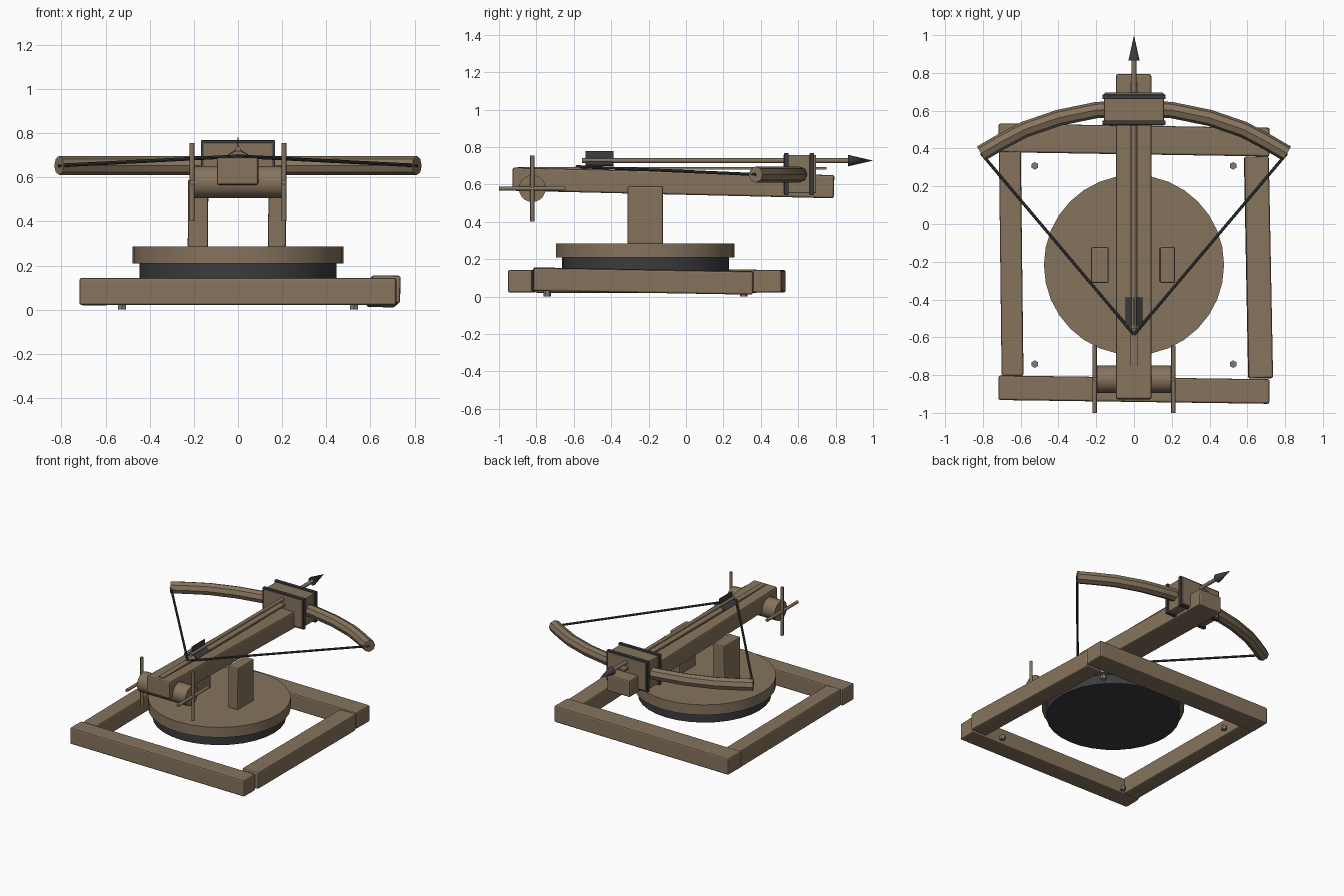
import bpy, math
from mathutils import Vector

if "Cube" in bpy.data.objects:
    bpy.data.objects.remove(bpy.data.objects["Cube"])


def material(name, color):
    m = bpy.data.materials.new(name)
    m.diffuse_color = (*color, 1)
    m.use_nodes = True
    m.node_tree.nodes["Principled BSDF"].inputs["Base Color"].default_value = m.diffuse_color
    return m


WOOD = material("wood", (0.24, 0.175, 0.11))
IRON = material("dark_iron", (0.045, 0.045, 0.05))
STEEL = material("steel", (0.2, 0.2, 0.2))


def finish(name, mat, smooth=False):
    o = bpy.context.object
    o.name = name
    o.data.materials.append(mat)
    if smooth:
        bpy.ops.object.shade_smooth_by_angle(angle=math.radians(40))
    return o


def box(name, center, size, mat=WOOD, rot=(0, 0, 0), bevel=0.0):
    bpy.ops.mesh.primitive_cube_add(size=1, location=center)
    o = finish(name, mat)
    o.scale = size
    bpy.ops.object.transform_apply(location=False, rotation=False, scale=True)
    o.rotation_euler = rot
    if bevel:
        b = o.modifiers.new("bevel", 'BEVEL')
        b.width = bevel
        b.segments = 2
    return o


def rod(name, a, b, r, mat=WOOD, sides=12, tip=None):
    a, b = Vector(a), Vector(b)
    d = b - a
    bpy.ops.mesh.primitive_cone_add(vertices=sides, radius1=r, radius2=r if tip is None else tip,
                                    depth=d.length, location=(a + b) / 2)
    o = finish(name, mat, sides > 6)
    o.rotation_euler = d.to_track_quat('Z', 'Y').to_euler()
    return o


# Ground frame, slightly crooked timbers
box("front_frame_beam", (0, -0.877, 0.082), (1.435, 0.13, 0.122), rot=(0, 0, -0.014), bevel=0.01)
box("back_frame_beam", (0, 0.445, 0.082), (1.435, 0.152, 0.122), rot=(0, 0, -0.016), bevel=0.01)
box("left_frame_beam", (-0.65, -0.21, 0.082), (0.116, 1.19, 0.124), rot=(0, 0, 0.012), bevel=0.01)
box("right_frame_beam", (0.659, -0.23, 0.083), (0.13, 1.175, 0.124), rot=(-0.017, 0.02, 0.019), bevel=0.01)

# Bolts at the frame corners
for x in (-0.525, 0.525):
    for y in (-0.742, 0.308):
        rod("frame_bolt", (x, y, 0), (x, y, 0.03), 0.02, STEEL, 6)

# Turntable
C = -0.217
rod("turntable_ring", (0, C, 0.14), (0, C, 0.212), 0.446, IRON, 32)
rod("turntable_disc", (0, C, 0.21), (0, C, 0.285), 0.477, WOOD, 32)

# Support posts
box("left_post", (-0.181, C, 0.435), (0.092, 0.19, 0.31), rot=(0, 0.005, 0), bevel=0.008)
box("right_post", (0.177, C, 0.435), (0.08, 0.19, 0.31), rot=(0, 0.005, 0), bevel=0.008)

# Tilted stock and bolt rail
box("stock", (-0.002, -0.068, 0.608), (0.188, 1.72, 0.124), rot=(-0.0235, 0, 0), bevel=0.01)
box("bolt_rail", (0, -0.075, 0.687), (0.04, 1.65, 0.014))

# Winch drum with crossed handles
WY, WZ = -0.822, 0.578
rod("winch_drum", (-0.197, WY, WZ), (0.197, WY, WZ), 0.072, WOOD, 20)
for x in (-0.208, 0.208):
    rod("winch_handle_upright", (x, WY, WZ - 0.177), (x, WY, WZ + 0.177), 0.011)
    rod("winch_handle_level", (x, -1.0, WZ), (x, -0.644, WZ), 0.011)

# Bow limbs swept along a bent path
half = [(0.2, 0.603), (0.4, 0.562), (0.58, 0.5), (0.7, 0.437), (0.81, 0.373)]
path = [(-x, y) for x, y in reversed(half)] + [(0, 0.615)] + half
curve = bpy.data.curves.new("bow", 'CURVE')
curve.dimensions = '3D'
curve.bevel_depth = 0.043
curve.bevel_resolution = 2
curve.use_fill_caps = True
sp = curve.splines.new('POLY')
sp.points.add(len(path) - 1)
for p, (x, y) in zip(sp.points, path):
    p.co = (x, y, 0.653, 1)
bow = bpy.data.objects.new("bow", curve)
bpy.context.collection.objects.link(bow)
bpy.ops.object.select_all(action='DESELECT')
bow.select_set(True)
bpy.context.view_layer.objects.active = bow
bpy.ops.object.convert(target='MESH')
bow = bpy.context.object
bow.data.materials.clear()
finish("bow", WOOD, True)

# Bow clamp with iron straps
box("bow_clamp", (0, 0.608, 0.655), (0.315, 0.175, 0.205), bevel=0.006)
for y in (0.537, 0.673):
    box("clamp_strap", (0, y, 0.655), (0.336, 0.024, 0.225), IRON, bevel=0.003)

# Bowstring
for s in (-1, 1):
    rod("bowstring", (s * 0.81, 0.375, 0.653), (0, -0.585, 0.695), 0.008, IRON, 8)

# Loaded bolt: shaft, head and three fins
AZ = 0.727
rod("bolt_shaft", (0, -0.555, AZ), (0, 0.875, AZ), 0.013, WOOD, 10)
rod("bolt_head", (0, 0.865, AZ), (0, 1.0, AZ), 0.031, IRON, 10, tip=0)
for i in range(3):
    a = i * math.tau / 3
    box("bolt_fin", (0.027 * math.sin(a), -0.463, AZ + 0.027 * math.cos(a)),
        (0.005, 0.15, 0.05), IRON, rot=(0, a, 0))
